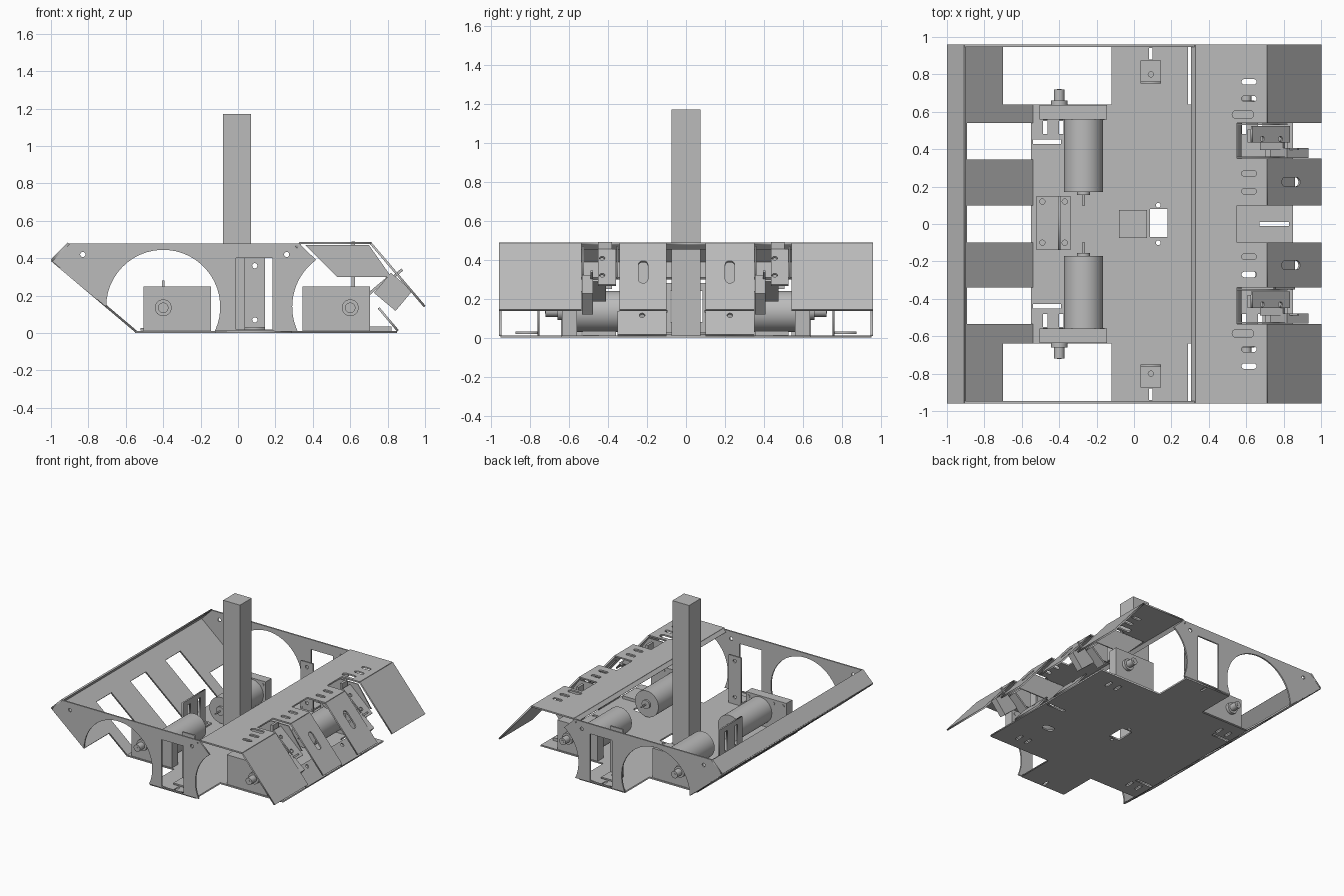
import bpy, bmesh, math
from mathutils import Matrix, Vector

if "Cube" in bpy.data.objects:
    bpy.data.objects.remove(bpy.data.objects["Cube"], do_unlink=True)

grey = bpy.data.materials.new("sheet_grey")
grey.use_nodes = True
COLOUR = (0.5, 0.5, 0.5, 1)
grey.diffuse_color = COLOUR
grey.node_tree.nodes["Principled BSDF"].inputs["Base Color"].default_value = COLOUR
X, Y, Z = Vector((1, 0, 0)), Vector((0, 1, 0)), Vector((0, 0, 1))
T = 0.012


def add(name, mesh):
    mesh.materials.clear()
    mesh.materials.append(grey)
    ob = bpy.data.objects.new(name, mesh)
    bpy.context.collection.objects.link(ob)
    return ob


def box(name, x, y, z, tilt=0):
    """Box from axis ranges, optionally tilted about y through its centre."""
    bm = bmesh.new()
    bmesh.ops.create_cube(bm, size=1)
    size = Matrix.Diagonal((x[1] - x[0], y[1] - y[0], z[1] - z[0], 1))
    centre = Matrix.Translation((sum(x) / 2, sum(y) / 2, sum(z) / 2))
    bm.transform(centre @ Matrix.Rotation(math.radians(tilt), 4, 'Y') @ size)
    me = bpy.data.meshes.new(name)
    bm.to_mesh(me)
    bm.free()
    return add(name, me)


def rod(name, x, z, r, y0, y1, n=32):
    """Cylinder along y."""
    bm = bmesh.new()
    bmesh.ops.create_cone(bm, cap_ends=True, segments=n, radius1=r, radius2=r, depth=abs(y1 - y0))
    bm.transform(Matrix.Translation((x, (y0 + y1) / 2, z)) @ Matrix.Rotation(math.pi / 2, 4, 'X'))
    for f in bm.faces:
        f.smooth = len(f.verts) == 4
    for e in bm.edges:
        e.smooth = all(len(f.verts) == 4 for f in e.link_faces)
    me = bpy.data.meshes.new(name)
    bm.to_mesh(me)
    bm.free()
    return add(name, me)


def sheet(name, outline, holes, origin, u, v, t=T):
    """Flat sheet with holes; its plane is spanned by u and v."""
    cu = bpy.data.curves.new(name, 'CURVE')
    cu.dimensions, cu.fill_mode, cu.extrude = '2D', 'BOTH', t / 2
    for loop in [outline] + holes:
        sp = cu.splines.new('POLY')
        sp.points.add(len(loop) - 1)
        for p, (a, b) in zip(sp.points, loop):
            p.co = (a, b, 0, 1)
        sp.use_cyclic_u = True
    tmp = bpy.data.objects.new(name + "_curve", cu)
    bpy.context.collection.objects.link(tmp)
    dg = bpy.context.evaluated_depsgraph_get()
    me = bpy.data.meshes.new_from_object(tmp.evaluated_get(dg))
    bpy.data.objects.remove(tmp, do_unlink=True)
    m = Matrix((u, v, u.cross(v))).transposed().to_4x4()
    m.translation = Vector(origin)
    me.transform(m)
    return add(name, me)


def arc(cx, cy, r, a0, a1, n=28):
    angles = [math.radians(a0 + (a1 - a0) * i / n) for i in range(n + 1)]
    return [(cx + r * math.cos(a), cy + r * math.sin(a)) for a in angles]


def hole(cx, cy, r):
    return arc(cx, cy, r, 0, 345, 23)


def rect(x0, x1, y0, y1):
    return [(x0, y0), (x1, y0), (x1, y1), (x0, y1)]


def slot(x0, x1, y, r):
    return arc(x1 - r, y, r, -90, 90, 8) + arc(x0 + r, y, r, 90, 270, 8)


def comb(bands):
    """Outline with one straight edge and bands (y0, y1, length) of varied length."""
    pts = [(0, bands[0][0])]
    for y0, y1, length in bands:
        pts += [(length, y0), (length, y1)]
    return pts + [(0, bands[-1][1])]


# Floor plate with wheel recesses and slots
floor = [(-.55, -.64), (-.12, -.64), (-.12, -.95), (.29, -.95), (.29, -.64), (.85, -.64)]
floor += [(x, -y) for x, y in reversed(floor)]
cuts = [rect(.085, .18, -.07, .08), rect(.67, .83, -.012, .012), slot(.55, .65, -.27, .03)]
for s in (-1, 1):
    cuts += [hole(.13, s * .1, .013), rect(-.54, -.39, s * .44 - .012, s * .44 + .012),
             rect(.08, .1, s * .91 - .03, s * .91 + .03)]
    for x in (-.475, -.39, .59, .675):
        cuts.append(rect(x - .012, x + .012, s * .515 - .035, s * .515 + .035))
sheet("floor_plate", floor, cuts, (0, 0, T / 2), X, Y)

# Side plates with wheel arches and a window
side = [(-1, .39), (-.91, .48), (.325, .48)]
side += arc(.6, .14, .31, 126, 205) + arc(-.4, .14, .305, -25, 180)
for s in (-1, 1):
    sheet("side_plate", side, [rect(-.01, .185, .02, .4), hole(-.83, .42, .014), hole(.26, .42, .014)],
          (0, s * .953, 0), X, Z)

# Rear sloping panel with open slots, and its upper lip
down = Vector((.45, 0, -.38))
L = down.length
rear = [(-.955, -.64, .38), (-.64, -.535, L), (-.535, -.34, .13), (-.34, -.1, L), (-.1, .1, .13),
        (.1, .345, L), (.345, .54, .13), (.54, .64, L), (.64, .955, .38)]
sheet("rear_panel", comb(rear), [], (-.995, 0, .388), down.normalized(), Y)
sheet("rear_lip", rect(0, .127, -.96, .96), [], (-.995, 0, .39), Vector((1, 0, 1)).normalized(), Y)

# Front cover: notched top, four sloping flaps and a turned-down rear lip
flaps = [(-.96, -.535), (-.34, -.1), (.1, .35), (.54, .96)]
top = []
for i, (a, b) in enumerate(flaps):
    top.append((a, b, .38))
    if i < 3:
        top.append((b, flaps[i + 1][0], .22))
cuts = []
for s in (-1, 1):
    for y, r in ((.76, .015), (.67, .015), (.27, .015), (.175, .015)):
        cuts.append(slot(.245, .325, s * y, r))
    cuts.append(slot(.195, .31, s * .585, .022))
sheet("cover_top", comb(top), cuts, (.33, 0, .482), X, Y)
fall = Vector((.29, 0, -.34))
for a, b in flaps:
    narrow = b - a < .3
    cut = [slot(.12, .27, (a + b) / 2, .024)] if narrow else []
    sheet("cover_flap", rect(0, fall.length, a, b), cut, (.708, 0, .482), fall.normalized(), Y)
sheet("cover_lip", rect(0, .035, -.96, .96), [], (.335, 0, .482), Vector((-1, 0, -1)).normalized(), Y)

# Central square post
box("post", (-.08, .07), (-.075, .075), (.01, 1.17))

# Drive units: gearbox, motor, wheel shaft
for s in (-1, 1):
    for gx, m in ((-.4, 1), (.6, -1)):
        xs = sorted((gx - m * .105, gx + m * .255))
        box("gearbox", xs, sorted((s * .56, s * .635)), (T, .25))
        mx = gx + m * .13
        rod("motor", mx, .135, .105, s * .17, s * .56, 40)
        rod("motor_boss", mx, .135, .035, s * .155, s * .17)
        rod("motor_pin", mx, .135, .006, s * .095, s * .155, 12)
        rod("shaft_collar", gx, .135, .045, s * .635, s * .66)
        rod("wheel_shaft", gx, .135, .028, s * .66, s * .72)
        rod("shaft_tip", gx, .135, .012, s * .72, s * .723, 16)
        for dx in (-.075, .01, .23):
            rod("gearbox_screw", gx + m * dx, .22, .012, s * .555, s * .56, 12)

    # L-shaped mounts behind the side windows
    sheet("window_mount", rect(.035, .145, T, .4), [hole(.09, .36, .014), hole(.09, .07, .014)],
          (0, s * .756, 0), X, Z)
    sheet("window_mount_foot", rect(.035, .145, .75, .875), [hole(.09, .8, .014)],
          (0, 0, .025), X, Y * s)

    # Sloping front tabs
    a = s * .225
    sheet("front_tab", rect(0, .16, a - .125, a + .125), [hole(.13, a, .014)],
          (.855, 0, .012), Vector((-.11, 0, .13)).normalized(), Y)

# Slotted bracket at the rear centre
sheet("bracket_base", rect(-.52, -.34, -.14, .15),
      [hole(x, y, .014) for x in (-.49, -.37) for y in (-.1, .12)], (0, 0, .02), X, Y)
sheet("bracket_plate", rect(-.14, .15, .02, .28), [rect(-.08, -.045, .08, .24), rect(.05, .085, .08, .24)],
      (-.4, 0, 0), Y, Z)

# Sensor holders in the two outer cover notches
gusset = [(.36, .47), (.53, .3), (.69, .3), (.82, .3), (.7, .47)]
slope = Vector((.2, 0, -.18)).normalized()
for y in (.445, -.44):
    for dy in (-.088, .088):
        sheet("holder_gusset", gusset, [], (0, y + dy, 0), X, Z, .008)
    sheet("holder_plate", rect(0, .27, y - .01, y + .08), [hole(.07, y + .01, .014), hole(.2, y + .01, .014)],
          (.63, 0, .45), slope, Y)
    box("sensor_body", (.755, .905), (y - .092, y - .038), (.15, .29), 40)
    box("sensor_arm", (.66, .82), (y - .05, y + .03), (.235, .25), -40)
    box("sensor_lever", (.79, .89), (y - .05, y - .038), (.3, .315), -40)
    box("holder_post", (.606, .626), (y - .01, y + .06), (.25, .49))
    box("holder_foot", (.7, .82), (y - .09, y + .08), (T, .035))
